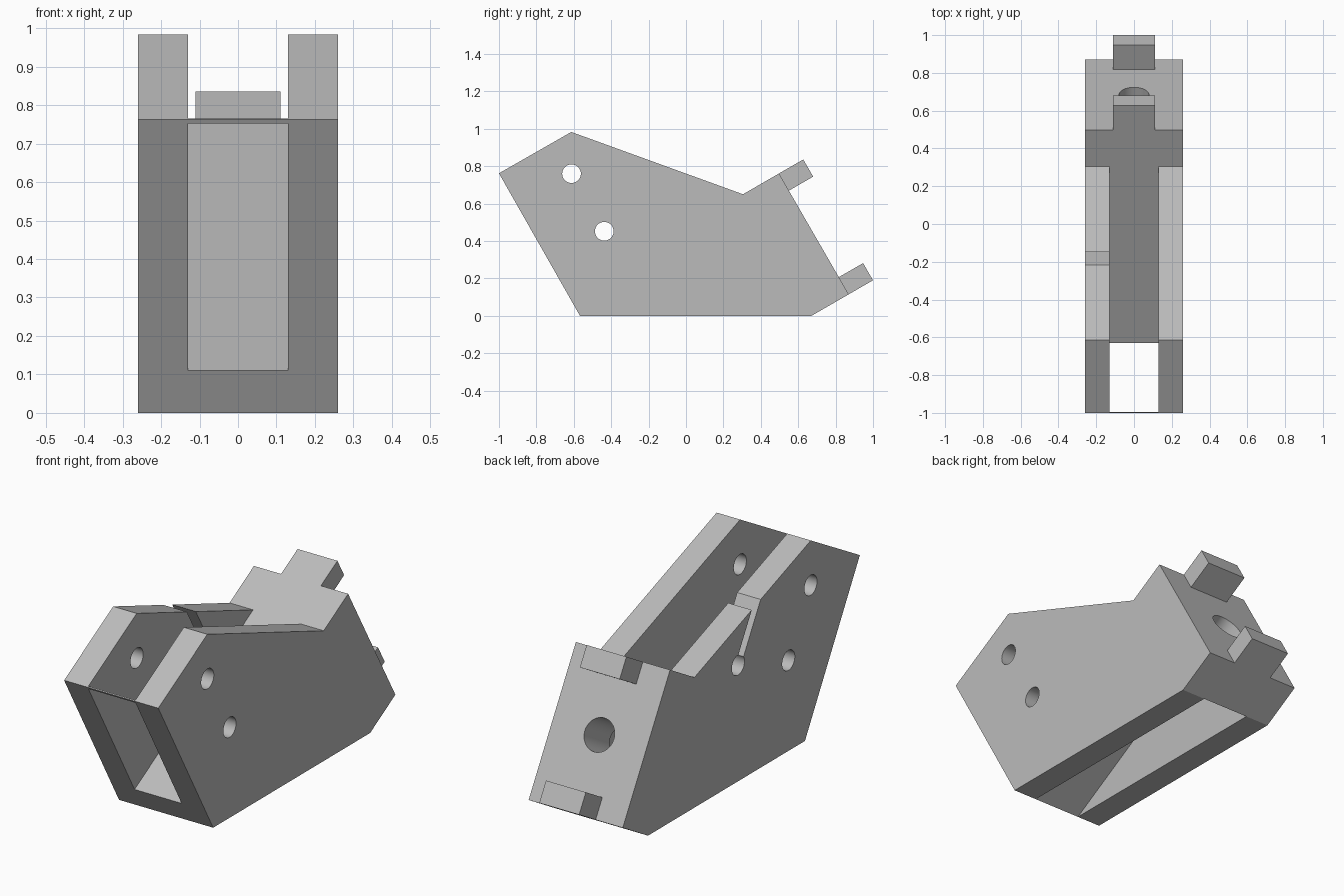
import bpy, bmesh, math
from mathutils import Vector, Matrix

cube = bpy.data.objects.get("Cube")
if cube:
    bpy.data.objects.remove(cube)

# One plain grey for the whole part
grey = bpy.data.materials.new("plain_grey")
grey.use_nodes = True
colour = (0.5, 0.5, 0.5, 1)
grey.diffuse_color = colour
grey.node_tree.nodes["Principled BSDF"].inputs["Base Color"].default_value = colour

# Tilted frame in the (y, z) plane: a runs along the web, b runs up the back face
ALONG = Vector((math.cos(math.pi / 6), math.sin(math.pi / 6)))
UP = Vector((-ALONG.y, ALONG.x))
CORNER = Vector((0.87, 0.115))
BACK_HEIGHT = 0.746
WIDTH, SLOT, TAB = 0.26, 0.13, 0.11


def at(a, b):
    return CORNER + ALONG * a + UP * b


def link(bm, name):
    bmesh.ops.recalc_face_normals(bm, faces=bm.faces)
    mesh = bpy.data.meshes.new(name)
    bm.to_mesh(mesh)
    bm.free()
    mesh.materials.append(grey)
    obj = bpy.data.objects.new(name, mesh)
    bpy.context.collection.objects.link(obj)
    return obj


def prism(name, outline, x0, x1):
    """Extrude a (y, z) outline from x0 to x1."""
    bm = bmesh.new()
    face = bm.faces.new([bm.verts.new((x0, y, z)) for y, z in outline])
    new = bmesh.ops.extrude_face_region(bm, geom=[face])["geom"]
    bmesh.ops.translate(bm, vec=(x1 - x0, 0, 0),
                        verts=[v for v in new if isinstance(v, bmesh.types.BMVert)])
    return link(bm, name)


def rod(name, centre, axis, radius, length):
    bm = bmesh.new()
    turn = Vector(axis).to_track_quat("Z", "Y").to_matrix().to_4x4()
    bmesh.ops.create_cone(bm, cap_ends=True, segments=40, radius1=radius, radius2=radius,
                          depth=length, matrix=Matrix.Translation(centre) @ turn)
    return link(bm, name)


def cut(target, cutter):
    mod = target.modifiers.new(cutter.name, "BOOLEAN")
    mod.operation = "DIFFERENCE"
    mod.solver = "EXACT"
    mod.object = cutter
    cutter.hide_render = True
    bpy.context.view_layer.objects.active = target
    bpy.ops.object.modifier_apply(modifier=mod.name)
    bpy.data.objects.remove(cutter)


# Main body silhouette
step = at(-0.222, BACK_HEIGHT)
heel = at(-0.23, 0)
toe = Vector((-0.567, 0))
body = prism("bracket_body", [(-1, 0.762), (-0.613, 0.983), step, at(0, BACK_HEIGHT),
                              at(0, 0), (heel.x, 0), toe], -WIDTH, WIDTH)

# Upper slot between the cheeks, its floor running in line with the rear step
low = step - ALONG * 1.5
cut(body, prism("upper_slot", [step, (step.x, 1.3), (low.x, 1.3), low], -SLOT, SLOT))

# Triangular pocket under the web
apex = Vector((heel.x, 0)) + UP * (heel.x - toe.x) * 0.5
cut(body, prism("lower_pocket", [apex, apex - UP * 0.9, apex - ALONG * 1.3], -SLOT, SLOT))

# Pin holes through both cheeks
for y, z in ((-0.612, 0.76), (-0.437, 0.452)):
    cut(body, rod("pin_hole", (0, y, z), (1, 0, 0), 0.05, 1))

# Open slit ending in a hole, in the right cheek only
cheek_x = -(WIDTH + SLOT) / 2
end = Vector((-0.04, 0.58))
half = ALONG * 0.024
cut(body, prism("slit", [end - half, end + half, end + half + UP * 0.5,
                         end - half + UP * 0.5], -0.3, -0.1))
cut(body, rod("slit_hole", (cheek_x, end.x, end.y), (1, 0, 0), 0.05, 0.2))

# Bolt hole through the back plate
middle = at(-0.1, BACK_HEIGHT / 2)
cut(body, rod("bolt_hole", (0, middle.x, middle.y), (0, ALONG.x, ALONG.y), 0.08, 0.36))

# Two locating tabs on the back face
for name, b in (("lower_tab", 0), ("upper_tab", BACK_HEIGHT - 0.106)):
    prism(name, [at(0, b), at(0.15, b), at(0.15, b + 0.106), at(0, b + 0.106)], -TAB, TAB)

# Smooth hole walls, sharp edges elsewhere
bpy.ops.object.select_all(action="DESELECT")
body.select_set(True)
bpy.context.view_layer.objects.active = body
bpy.ops.object.shade_smooth_by_angle(angle=math.radians(25))
